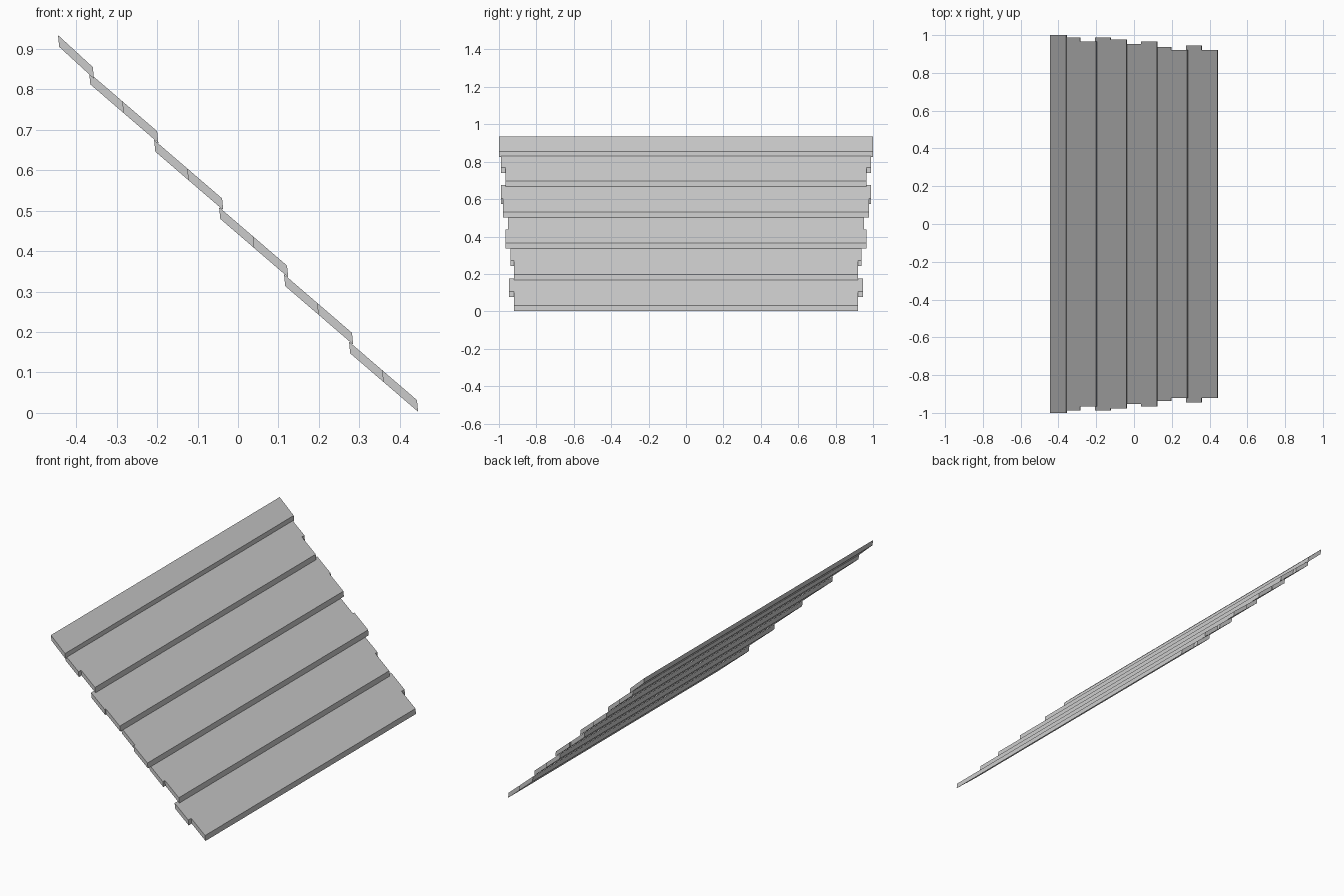
import bpy, bmesh
from mathutils import Vector

cube = bpy.data.objects.get("Cube")
if cube:
    bpy.data.objects.remove(cube, do_unlink=True)

# Single weathered grey
grey = bpy.data.materials.new("plain_grey")
grey.use_nodes = True
colour = (0.6, 0.6, 0.6, 1)
grey.diffuse_color = colour
grey.node_tree.nodes["Principled BSDF"].inputs["Base Color"].default_value = colour

THICKNESS = Vector((0.003, 0, -0.029))


def board(name, start, end, stations):
    """Sloped slab; stations are (x, half width) pairs tracing its ragged ends."""
    slope = (end[1] - start[1]) / (end[0] - start[0])
    edge = [Vector((x, -w, start[1] + (x - start[0]) * slope)) for x, w in stations]
    outline = edge + [Vector((p.x, -p.y, p.z)) for p in reversed(edge)]
    bm = bmesh.new()
    face = bm.faces.new([bm.verts.new(p) for p in outline])
    result = bmesh.ops.extrude_face_region(bm, geom=[face], use_keep_orig=True)
    lower = [g for g in result["geom"] if isinstance(g, bmesh.types.BMVert)]
    bmesh.ops.translate(bm, verts=lower, vec=THICKNESS)
    bmesh.ops.recalc_face_normals(bm, faces=bm.faces[:])
    mesh = bpy.data.meshes.new(name)
    bm.to_mesh(mesh)
    bm.free()
    mesh.materials.append(grey)
    bpy.context.collection.objects.link(bpy.data.objects.new(name, mesh))


# Narrow ridge board
board("ridge_board", (-0.445, 0.934), (-0.359, 0.855), [(-0.445, 1.0), (-0.359, 1.0)])

# Overlapping courses, each with an upper and a lower half of different width
widths = [(0.988, 0.965), (0.988, 0.978), (0.953, 0.965), (0.938, 0.92), (0.946, 0.92)]
for i, (upper, lower) in enumerate(widths):
    x, z = -0.368 + 0.1606 * i, 0.841 - 0.1662 * i
    end = (x + 0.168, z - 0.1445)
    mid = x + 0.083
    board(f"roof_course_{i + 1}", (x, z), end,
          [(x, upper), (mid, upper), (mid, lower), (end[0], lower)])
